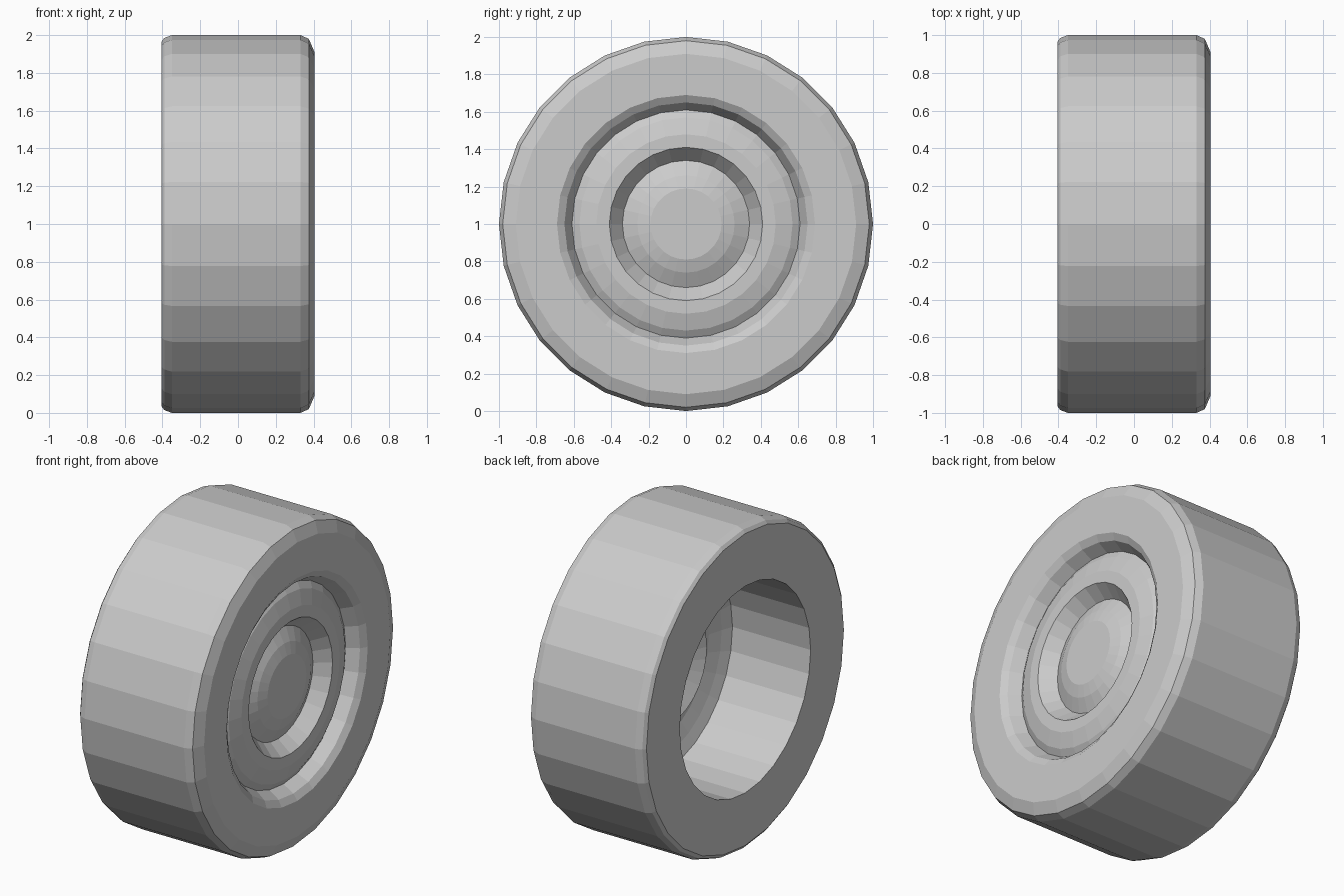
import bpy, bmesh
from math import sin, cos, pi

if "Cube" in bpy.data.objects:
    bpy.data.objects.remove(bpy.data.objects["Cube"])

SIDES = 28


def lathe(name, profile, closed):
    """Turn (x, radius) points round the axle; radius 0 makes a pole."""
    bm = bmesh.new()
    rings = []
    for x, r in profile:
        if r == 0:
            rings.append([bm.verts.new((x, 0, 0))] * SIDES)
        else:
            rings.append([bm.verts.new((x, r * sin(2 * pi * i / SIDES), r * cos(2 * pi * i / SIDES)))
                          for i in range(SIDES)])
    pairs = list(zip(rings, rings[1:]))
    if closed:
        pairs.append((rings[-1], rings[0]))
    for a, b in pairs:
        for i in range(SIDES):
            j = (i + 1) % SIDES
            bm.faces.new(list(dict.fromkeys((a[i], a[j], b[j], b[i]))))
    bmesh.ops.recalc_face_normals(bm, faces=bm.faces)
    mesh = bpy.data.meshes.new(name)
    bm.to_mesh(mesh)
    bm.free()
    ob = bpy.data.objects.new(name, mesh)
    ob.location.z = 1
    bpy.context.collection.objects.link(ob)
    return ob


# tyre: open at the back, rolled lip on the outer face
lathe("tyre", [(-0.405, 0.64), (-0.405, 0.965), (-0.39, 0.985), (-0.35, 1.0),
               (0.33, 1.0), (0.375, 0.98), (0.405, 0.91), (0.405, 0.69),
               (0.38, 0.65), (0.31, 0.61), (0.13, 0.64)], True)

# rim disc: raised ring, recess and domed hub, same shape on the back
front = [(0.31, 0.61), (0.335, 0.57), (0.36, 0.48), (0.36, 0.41), (0.275, 0.34),
         (0.28, 0.33), (0.315, 0.26), (0.335, 0.19), (0.335, 0)]
back = [(x - 0.18, r) for x, r in front]
back[0] = (0.13, 0.64)
lathe("rim_disc", front[::-1] + back, False)
